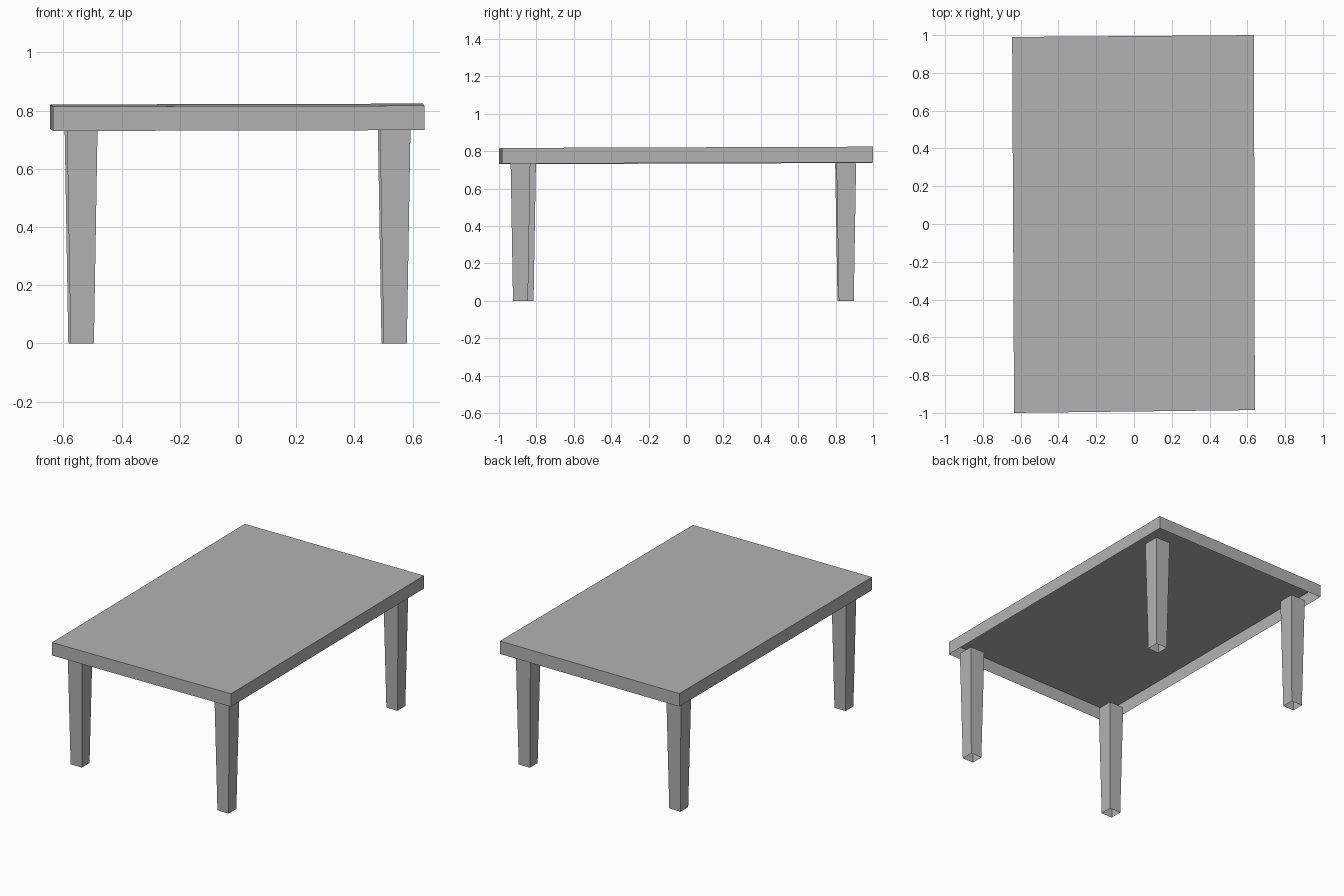
import bpy
import bmesh

cube = bpy.data.objects.get("Cube")
if cube:
    bpy.data.objects.remove(cube, do_unlink=True)

# One plain grey for the whole table
grey = bpy.data.materials.new("plain grey")
grey.use_nodes = True
colour = (0.45, 0.45, 0.45, 1.0)
grey.diffuse_color = colour
grey.node_tree.nodes["Principled BSDF"].inputs["Base Color"].default_value = colour


def open_box(name, lower, upper, capped):
    """Four flat walls between two rings of corners, open below."""
    bm = bmesh.new()
    low = [bm.verts.new(p) for p in lower]
    high = [bm.verts.new(p) for p in upper]
    for i in range(4):
        j = (i + 1) % 4
        bm.faces.new((low[i], low[j], high[j], high[i]))
    if capped:
        bm.faces.new(high)
    mesh = bpy.data.meshes.new(name)
    bm.to_mesh(mesh)
    bm.free()
    mesh.materials.append(grey)
    obj = bpy.data.objects.new(name, mesh)
    bpy.context.collection.objects.link(obj)
    return obj


def square(x, y, size, z):
    h = size / 2
    return [(x + sx * h, y + sy * h, z)
            for sx, sy in ((-1, -1), (1, -1), (1, 1), (-1, 1))]


# Tabletop: a hollow slab with a thin skirt, slightly out of square
rim = [(-0.635, -1.0, 0.73), (0.64, -0.985, 0.733),
       (0.635, 1.0, 0.74), (-0.645, 0.99, 0.737)]
open_box("tabletop", rim, [(x, y, z + 0.084) for x, y, z in rim], True)

# Tapered hollow legs, ending at the lower edge of the skirt
legs = {
    "front_left_leg": (0.54, -0.885),
    "front_right_leg": (-0.535, -0.855),
    "back_left_leg": (0.533, 0.857),
    "back_right_leg": (-0.543, 0.85),
}
for name, (x, y) in legs.items():
    open_box(name, square(x, y, 0.08, 0.0), square(x, y, 0.105, 0.735), False)
